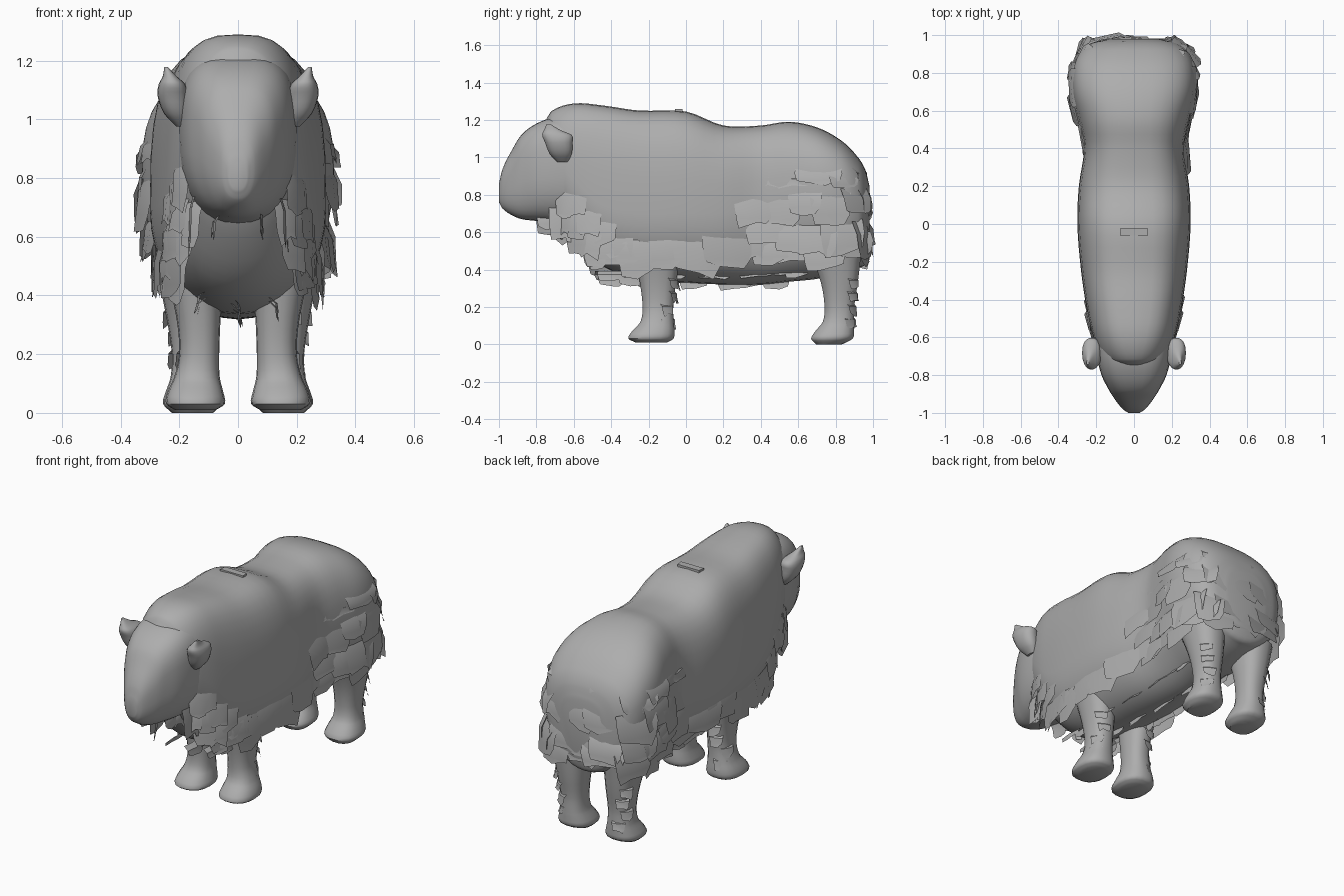
import bpy, bmesh, math, random
from mathutils import Vector

random.seed(7)
if "Cube" in bpy.data.objects:
    bpy.data.objects.remove(bpy.data.objects["Cube"])

GREY = (0.42, 0.42, 0.42, 1)
fur = bpy.data.materials.new("grey fur")
fur.use_nodes = True
fur.diffuse_color = GREY
fur.node_tree.nodes["Principled BSDF"].inputs["Base Color"].default_value = GREY


def finish(name, bm, angle=40):
    mesh = bpy.data.meshes.new(name)
    bm.to_mesh(mesh)
    bm.free()
    mesh.materials.append(fur)
    ob = bpy.data.objects.new(name, mesh)
    bpy.context.collection.objects.link(ob)
    bpy.ops.object.select_all(action="DESELECT")
    ob.select_set(True)
    bpy.context.view_layer.objects.active = ob
    bpy.ops.object.shade_smooth_by_angle(angle=math.radians(angle))


def spline(table, key):
    """Smoothly interpolated station whose first value is key."""
    key = min(max(key, table[0][0]), table[-1][0])
    i = next(k for k in range(len(table) - 1) if key <= table[k + 1][0])
    a, b = table[i], table[i + 1]
    t = (key - a[0]) / (b[0] - a[0])
    c, d = table[max(i - 1, 0)], table[min(i + 2, len(table) - 1)]
    out = []
    for k in range(1, len(a)):
        m0 = (b[k] - c[k]) / (b[0] - c[0]) * (b[0] - a[0])
        m1 = (d[k] - a[k]) / (d[0] - a[0]) * (b[0] - a[0])
        out.append((2*t**3 - 3*t*t + 1)*a[k] + (t**3 - 2*t*t + t)*m0
                   + (3*t*t - 2*t**3)*b[k] + (t**3 - t*t)*m1)
    return out


def skin(name, rings):
    bm = bmesh.new()
    loops = [[bm.verts.new(p) for p in ring] for ring in rings]
    n = len(loops[0])
    for a, b in zip(loops, loops[1:]):
        for i in range(n):
            bm.faces.new((a[i], a[(i + 1) % n], b[(i + 1) % n], b[i]))
    bm.faces.new(loops[0])
    bm.faces.new(loops[-1])
    bmesh.ops.recalc_face_normals(bm, faces=bm.faces)
    finish(name, bm)


def power(v, p):
    return math.copysign(abs(v) ** (2 / p), v)


def section(table, y, down, n=36):
    top, bot, w, mid, up = spline(table, y)
    ring = []
    for i in range(n):
        a = math.tau * i / n
        c, s = math.cos(a), math.sin(a)
        p, h = (up, top - mid) if s >= 0 else (down, mid - bot)
        ring.append((w * power(c, p), y, mid + h * power(s, p)))
    return ring


def stations(table, steps):
    return [a[0] + (b[0] - a[0]) * k / steps for a, b in zip(table, table[1:])
            for k in range(steps)] + [table[-1][0]]


# Body stations: y, top, bottom, half width, height of widest point, squareness of the back
BODY = [(-.755, 1.19, 1.0, .08, 1.1, 2), (-.715, 1.25, .76, .16, 1.0, 2.3), (-.6, 1.288, .56, .215, .88, 2.9),
        (-.45, 1.278, .42, .25, .74, 3.3), (-.25, 1.25, .35, .28, .7, 3.3), (0, 1.245, .33, .3, .7, 3.2),
        (.2, 1.17, .32, .292, .7, 3.1), (.4, 1.17, .32, .265, .74, 3), (.55, 1.19, .335, .292, .8, 2.8),
        (.7, 1.16, .35, .325, .82, 2.8), (.83, 1.09, .38, .32, .8, 2.8), (.92, 1.0, .41, .28, .75, 2.8),
        (.96, .93, .43, .22, .72, 2.8), (.98, .85, .5, .13, .7, 2.8)]
DOWN = 2.1
skin("body", [section(BODY, y, DOWN) for y in stations(BODY, 4)])

# Head, with the muzzle narrowing toward the front
HEAD = [(-1, .86, .76, .03, .82, 2.5), (-.98, .94, .725, .06, .84, 2.5), (-.93, 1.04, .69, .1, .88, 2.5),
        (-.88, 1.12, .67, .132, .93, 2.8), (-.8, 1.18, .66, .172, .95, 3),
        (-.7, 1.215, .65, .195, .96, 3), (-.55, 1.22, .64, .205, .96, 3)]
skin("head", [section(HEAD, y, 2.4) for y in stations(HEAD, 4)])


def column(name, table, side):
    """Upright rounded part from stations: z, centre x, centre y, radius x, radius y."""
    rings = []
    for z in stations(table, 3):
        cx, cy, rx, ry = spline(table, z)
        rings.append([(side * (cx + rx * power(math.cos(a), 2.4)), cy + ry * power(math.sin(a), 2.4), z)
                      for a in [math.tau * i / 18 for i in range(18)]])
    skin(name, rings)


FRONT = [(.01, .145, -.185, .07, .085), (.03, .145, -.188, .1, .122), (.07, .145, -.175, .095, .115),
         (.12, .14, -.155, .078, .09), (.2, .132, -.15, .068, .083), (.33, .135, -.15, .076, .098),
         (.5, .15, -.15, .1, .13)]
HIND = [(0, .155, .765, .07, .07), (.03, .155, .78, .1, .112), (.07, .155, .795, .092, .105),
        (.12, .155, .815, .075, .085), (.2, .155, .82, .07, .08), (.33, .16, .82, .085, .1),
        (.5, .17, .8, .11, .14)]
EAR = [(.975, .19, -.66, .02, .03), (1.02, .21, -.67, .042, .06), (1.08, .222, -.68, .052, .075),
       (1.12, .225, -.69, .045, .08), (1.145, .232, -.715, .025, .045), (1.178, .245, -.735, .006, .01)]
for side, label in ((1, "left"), (-1, "right")):
    column(label + "_front_leg", FRONT, side)
    column(label + "_hind_leg", HIND, side)
    column(label + "_ear", EAR, side)


def half_width(y, z):
    top, bot, w, mid, up = spline(BODY, y)
    p, h = (up, top - mid) if z >= mid else (DOWN, mid - bot)
    return w * max(0, 1 - abs((z - mid) / h) ** p) ** (1 / p)


def outline(z, a, b):
    ys = [a + (b - a) * i / 40 for i in range(41)]
    return [Vector((half_width(y, z), y, z)) for y in ys if half_width(y, z) > .01]


def add_lock(bm, p, t, n, width, length, flare):
    """A ragged hanging plate of fur, rooted in the coat."""
    down = Vector((0, 0, -1))
    rows = []
    for f, out, wide in ((0, -.02, 1), (.35, .6 * flare, 1.05), (.75, flare, .95)):
        rows.append([bm.verts.new(p + t * width * wide * k + n * (out - .012 * abs(k))
                                  + down * length * f) for k in (-.6, 0, .6)])
    rows.append([bm.verts.new(p + t * width * k + n * flare * 1.1 + down * length
                              * random.uniform(.78, 1.08)) for k in (-.5, random.uniform(-.2, .2), .4)])
    for a, b in zip(rows, rows[1:]):
        for i in range(2):
            bm.faces.new((a[i], a[i + 1], b[i + 1], b[i]))


def fur_row(name, paths, length, width, flare):
    bm = bmesh.new()
    for path in paths:
        walked, gap = 0, 0
        for a, b in zip(path, path[1:]):
            step = b - a
            walked += step.length
            if walked < gap or step.length < 1e-5:
                continue
            gap = walked + width * .85
            t = step.normalized()
            n = Vector((t.y, -t.x, 0)).normalized()
            if n.dot(Vector((a.x, a.y - (.6 if a.y > .2 else -.25), 0))) < 0:
                n = -n
            root = a + Vector((0, 0, random.uniform(-.03, .03)))
            add_lock(bm, root, t, n, width * random.uniform(.8, 1.3),
                     length * random.uniform(.75, 1.1), flare * random.uniform(.3, 1.2))
    finish(name, bm, 35)


def mirrored(path):
    return [Vector((-p.x, p.y, p.z)) for p in path]


def wrapped(z, a, b):
    """One path from the left side, round the end of the body, to the right."""
    path = outline(z, a, b)
    end = path[-1]
    across = [Vector((end.x * (1 - k / 4), end.y, z)) for k in range(1, 8)]
    return [path + across + mirrored(path)[::-1]]


# Rump coat in overlapping bands
for i, (z, start, length, flare) in enumerate(((.94, .44, .1, .02), (.84, .36, .2, .025),
                                               (.68, .42, .18, .018), (.58, .45, .16, .008))):
    fur_row("rump_fur_%d" % i, wrapped(z, start, .975), length, .16, flare)

# Mane hanging on both shoulders, open over the chest
for i, (z, start, end, length) in enumerate(((.86, -.58, -.69, .2), (.76, -.52, -.67, .2),
                                             (.68, -.44, -.63, .19), (.58, -.32, -.54, .17))):
    shoulder = outline(z, start, end)
    fur_row("mane_fur_%d" % i, [shoulder, mirrored(shoulder)], length, .09, .012)


def straight(x, a, b, z):
    return [Vector((x, a + (b - a) * i / 60, z)) for i in range(61)]


# Beard strands under the cheeks and chin
for side, label in ((1, "left"), (-1, "right")):
    fur_row(label + "_cheek_fur", [straight(side * .16, -.67, -.54, .78)], .24, .08, .01)
    fur_row(label + "_chin_fur", [straight(side * .08, -.74, -.56, .7)], .1, .08, .01)

# Long skirt along the flanks
flank = outline(.6, -.42, .5)
fur_row("flank_skirt", [flank, mirrored(flank)], .2, .18, 0)

# Ragged belly and chest keel
for i, x in enumerate((-.13, 0, .13)):
    fur_row("belly_fur_%d" % i, [straight(x, -.4, .7, .41 if x else .38)], .07, .12, .015)

# Wisps behind the legs
bm = bmesh.new()
for side in (1, -1):
    for table in (FRONT, HIND):
        for k in range(4):
            z = .16 + .07 * k
            cx, cy, rx, ry = spline(table, z)
            a = random.uniform(.4, 1.4)
            n = Vector((side * math.cos(a), math.sin(a), 0))
            p = Vector((side * (cx + rx * math.cos(a)), cy + ry * math.sin(a), z))
            add_lock(bm, p, Vector((-n.y, n.x, 0)), n, .06, .08, .012)
finish("leg_wisps", bm, 35)

# Small raised fold on the back
top = spline(BODY, -.04)[0]
skin("back_fold", [[(x, y, top + h) for x, y in ((-.075, -.06), (.075, -.06), (.07, -.02), (-.07, -.02))]
                   for h in (-.03, .008)])
